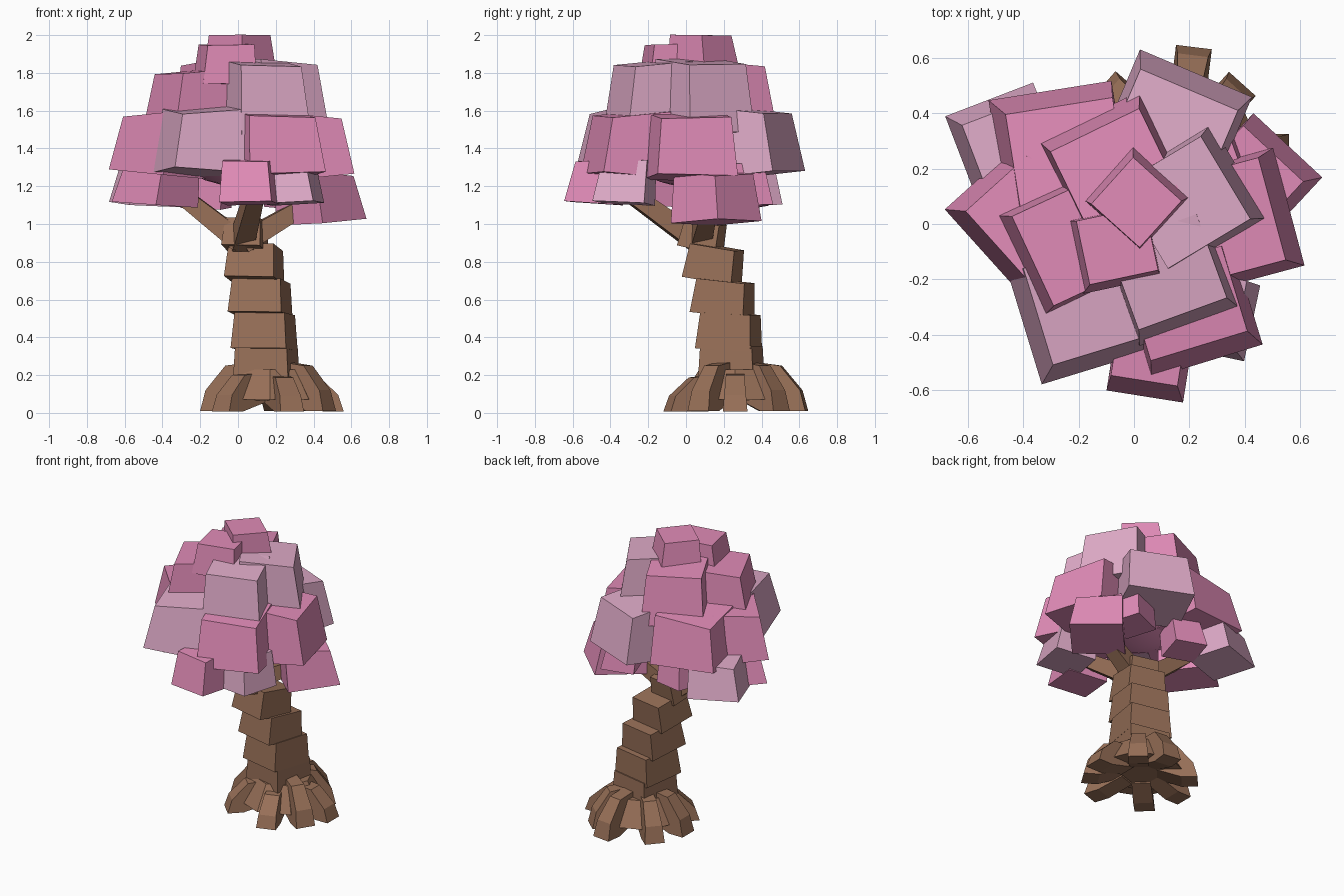
import bpy, bmesh, math
from mathutils import Vector, Matrix

cube = bpy.data.objects.get("Cube")
if cube:
    bpy.data.objects.remove(cube, do_unlink=True)


def material(name, colour):
    mat = bpy.data.materials.new(name)
    mat.use_nodes = True
    mat.diffuse_color = (*colour, 1)
    mat.node_tree.nodes["Principled BSDF"].inputs["Base Color"].default_value = (*colour, 1)
    return mat


bark = material("bark_brown", (0.31, 0.16, 0.096))
pink = material("blossom_pink", (0.75, 0.26, 0.475))
pale = material("blossom_pale_pink", (0.73, 0.4, 0.57))


def finish(name, bm, mat):
    bmesh.ops.recalc_face_normals(bm, faces=bm.faces)
    mesh = bpy.data.meshes.new(name)
    bm.to_mesh(mesh)
    bm.free()
    mesh.materials.append(mat)
    obj = bpy.data.objects.new(name, mesh)
    bpy.context.collection.objects.link(obj)
    return obj


def tapered_box(size, turn, taper):
    """Box whose top is narrower than its bottom, turned about z."""
    bm = bmesh.new()
    bmesh.ops.create_cube(bm, size=1)
    for v in bm.verts:
        if v.co.z > 0:
            v.co.x *= taper
            v.co.y *= taper
        v.co = v.co * Vector(size)
    bm.transform(Matrix.Rotation(math.radians(turn), 4, "Z"))
    return bm


def blossom(name, mat, centre, size, turn):
    """Leaf block: its top leans to the trunk axis and its outer side is lower."""
    bm = tapered_box(size, turn, 0.87)
    outward = Vector((centre[0], centre[1], 0))
    reach = min(outward.length / 0.3, 1)
    outward.normalize()
    for v in bm.verts:
        out = v.co.dot(outward)
        v.co.z *= 1 - 0.6 * out * reach
        if v.co.z > 0:
            v.co -= outward * 0.04 * reach
    bm.transform(Matrix.Translation(centre))
    return finish(name, bm, mat)


def beam(name, start, end, thick_start, thick_end):
    """Tapered four-sided limb between two points."""
    start, end = Vector(start), Vector(end)
    axis = end - start
    bm = bmesh.new()
    bmesh.ops.create_cone(bm, cap_ends=True, segments=4, depth=axis.length,
                          radius1=thick_start, radius2=thick_end,
                          matrix=Matrix.Rotation(math.radians(45), 4, "Z"))
    bm.transform(Matrix.Translation((start + end) / 2) @ axis.to_track_quat("Z", "Y").to_matrix().to_4x4())
    return finish(name, bm, bark)


# Trunk: stacked leaning blocks (x, y, z, width, height)
trunk = [(0.15, 0.24, 0.21, 0.31, 0.29), (0.14, 0.23, 0.43, 0.30, 0.19),
         (0.12, 0.20, 0.61, 0.29, 0.18), (0.09, 0.15, 0.79, 0.27, 0.18),
         (0.04, 0.09, 0.94, 0.21, 0.15)]
for i, (x, y, z, width, height) in enumerate(trunk):
    bm = tapered_box((width, width, height), -12, 0.9)
    lean = Matrix.Rotation(math.radians(-3 * i), 4, "X") @ Matrix.Rotation(math.radians(i), 4, "Y")
    bm.transform(Matrix.Translation((x, y, z)) @ lean)
    finish(f"trunk_block_{i}", bm, bark)

# Flared foot of the trunk
bm = bmesh.new()
bmesh.ops.create_cone(bm, cap_ends=True, segments=8, depth=0.16, radius1=0.29, radius2=0.19)
bm.transform(Matrix.Translation((0.17, 0.26, 0.15)))
finish("trunk_foot", bm, bark)

# Roots: wedge profiles swept sideways, fanned round the foot (angle: length, height)
profile = [(0.1, 0.07), (0.28, 0.01), (0.39, 0.01), (0.36, 0.12), (0.25, 0.25), (0.1, 0.27)]
roots = {0: (1, 0.8), 48: (0.85, 1), 83: (0.98, 1), 139: (0.95, 1),
         180: (0.95, 1), 225: (0.95, 0.8), 288: (0.97, 0.75), 328: (0.95, 1)}
for angle, (length, height) in roots.items():
    bm = bmesh.new()
    face = bm.faces.new([bm.verts.new((r * length, -0.066, z * height)) for r, z in profile])
    side = bmesh.ops.extrude_face_region(bm, geom=[face])["geom"]
    bmesh.ops.translate(bm, vec=(0, 0.132, 0), verts=[v for v in side if isinstance(v, bmesh.types.BMVert)])
    for v in bm.verts:
        v.co.y *= 1 - v.co.z * 1.3
    bm.transform(Matrix.Translation((0.17, 0.26, 0)) @ Matrix.Rotation(math.radians(angle), 4, "Z"))
    finish(f"root_{angle}", bm, bark)

# Branches reaching into the crown
fork = (0.02, 0.07, 0.9)
for name, tip in {"left": (0.36, 0.12, 1.1), "right": (-0.36, 0.1, 1.2),
                  "front": (0.1, -0.35, 1.2)}.items():
    beam(f"branch_{name}", fork, tip, 0.08, 0.06)

# Crown: tiers of blossom blocks (x, y, width, depth, turn)
crown = {
    ("top", pink, 1.84, 2.0): [(0.01, 0.09, 0.27, 0.26, -42)],
    ("peak", pink, 1.74, 1.95): [(-0.07, -0.09, 0.29, 0.27, 12)],
    ("upper_pale", pale, 1.47, 1.86): [(0.21, 0.09, 0.4, 0.4, 31), (0.14, -0.2, 0.39, 0.37, 20)],
    ("upper_front", pink, 1.46, 1.81): [(-0.24, -0.07, 0.4, 0.41, 25)],
    ("upper_back", pink, 1.49, 1.85): [(-0.08, 0.22, 0.41, 0.38, 26)],
    ("middle", pink, 1.27, 1.6): [(-0.27, 0.27, 0.45, 0.43, 9), (-0.41, 0.01, 0.43, 0.35, -48),
                                  (0.21, -0.32, 0.42, 0.37, 17), (0.4, 0.02, 0.33, 0.44, 15)],
    ("middle_pale", pale, 1.27, 1.61): [(-0.17, -0.31, 0.47, 0.42, 17), (0.15, 0.37, 0.44, 0.38, -23)],
    ("lower", pink, 1.11, 1.34): [(0.06, -0.49, 0.28, 0.27, -9), (-0.44, 0.02, 0.35, 0.3, -48),
                                  (0.28, 0.32, 0.22, 0.22, 20), (-0.17, 0.3, 0.22, 0.22, -15)],
    ("lower_pale", pale, 1.11, 1.34): [(0.29, -0.33, 0.28, 0.28, -12), (-0.47, 0.31, 0.34, 0.3, 21)],
    ("hanging", pink, 1.01, 1.27): [(0.44, 0.16, 0.34, 0.34, -43)],
}
for (tier, mat, low, high), blocks in crown.items():
    for i, (x, y, width, depth, turn) in enumerate(blocks):
        # small height steps keep neighbouring tops from coinciding
        blossom(f"blossom_{tier}_{i}", mat, (x, y, (low + high) / 2 - 0.008 * i),
                (width, depth, high - low), turn)

# Rounded heart of the crown, filling the gaps between blocks
bm = bmesh.new()
bmesh.ops.create_icosphere(bm, subdivisions=3, radius=1)
bm.transform(Matrix.Translation((0, 0, 1.42)) @ Matrix.Diagonal((0.34, 0.32, 0.22, 1)))
heart = finish("blossom_heart", bm, pink)
for poly in heart.data.polygons:
    poly.use_smooth = True
